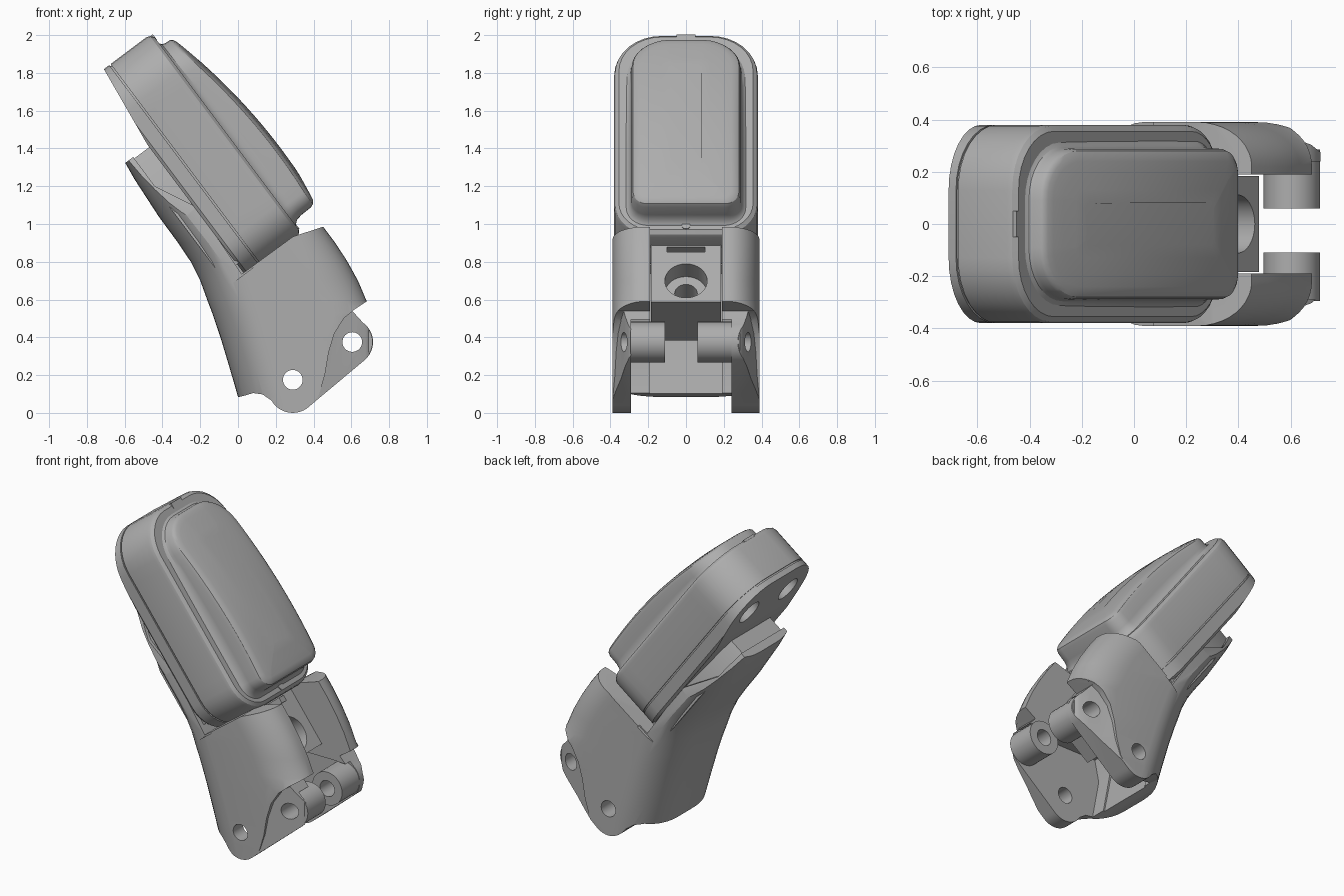
import bpy, bmesh, math
from mathutils import Matrix

if "Cube" in bpy.data.objects:
    bpy.data.objects.remove(bpy.data.objects["Cube"])

grey = bpy.data.materials.new("plain grey")
grey.use_nodes = True
COLOUR = (0.42, 0.42, 0.42, 1)
grey.diffuse_color = COLOUR
grey.node_tree.nodes["Principled BSDF"].inputs["Base Color"].default_value = COLOUR

# Tilted frame of the case: (length down the case, width, height off its back)
TILT = Matrix(((0.6, 0, 0.8, -0.71), (0, 1, 0, 0), (-0.8, 0, 0.6, 1.82), (0, 0, 0, 1)))
WORLD = Matrix.Identity(4)


def loft(name, rings, frame=WORLD):
    """Skin a stack of equal rings and cap both ends."""
    bm = bmesh.new()
    rows = [[bm.verts.new(frame @ Matrix.Translation(p).translation) for p in r] for r in rings]
    count = len(rows[0])
    for low, high in zip(rows, rows[1:]):
        for i in range(count):
            j = (i + 1) % count
            bm.faces.new((low[i], low[j], high[j], high[i]))
    bm.faces.new(rows[0][::-1])
    bm.faces.new(rows[-1])
    bmesh.ops.recalc_face_normals(bm, faces=bm.faces)
    mesh = bpy.data.meshes.new(name)
    bm.to_mesh(mesh)
    bm.free()
    mesh.materials.append(grey)
    obj = bpy.data.objects.new(name, mesh)
    bpy.context.collection.objects.link(obj)
    return obj


def side_prism(name, points, y0, y1, frame=WORLD):
    """Outline seen from the side, extruded across the width."""
    return loft(name, [[(a, y, b) for a, b in points] for y in (y0, y1)], frame)


def face_prism(name, points, n0, n1, frame=TILT):
    """Outline on the case face (or on the ground), extruded along its normal."""
    return loft(name, [[(a, b, n) for a, b in points] for n in (n0, n1)], frame)


def arc(a, b, r, start, end, count=12):
    angles = [math.radians(start + (end - start) * i / count) for i in range(count + 1)]
    return [(a + r * math.cos(t), b + r * math.sin(t)) for t in angles]


def circle(a, b, r):
    return arc(a, b, r, 0, 360, 32)[:-1]


def box(a0, a1, b0, b1):
    return [(a0, b0), (a1, b0), (a1, b1), (a0, b1)]


def select(obj):
    bpy.ops.object.select_all(action='DESELECT')
    obj.select_set(True)
    bpy.context.view_layer.objects.active = obj


def carve(obj, tool, operation='DIFFERENCE'):
    """Apply a boolean and throw the tool away."""
    mod = obj.modifiers.new("carve", 'BOOLEAN')
    mod.solver = 'EXACT'
    mod.operation = operation
    mod.object = tool
    select(obj)
    bpy.ops.object.modifier_apply(modifier=mod.name)
    bpy.data.objects.remove(tool)


def rounded(u0, u1, w, r0, r1, inset=0.0, div=12):
    """Rounded rectangle with separate radii at its two ends."""
    u0, u1, w = u0 + inset, u1 - inset, w - inset
    r0, r1 = max(r0 - inset, 0.02), max(r1 - inset, 0.02)
    near, far = u0 + r0, u1 - r1
    steps = [near + (far - near) * i / div for i in range(1, div)]
    return (arc(near, r0 - w, r0, 180, 270, 8) + [(u, -w) for u in steps]
            + arc(far, r1 - w, r1, 270, 360, 8) + arc(far, w - r1, r1, 0, 90, 8)
            + [(u, w) for u in steps[::-1]] + arc(near, w - r0, r0, 90, 180, 8))


# Case: thick rounded slab with a seam groove and a softened front rim
case_steps = ((-0.056, 0.012), (-0.04, 0), (0.035, 0), (0.035, 0.008), (0.045, 0.008),
              (0.045, 0), (0.28, 0), (0.30, 0.006), (0.316, 0.025))
case = loft("case", [[(u, y, n) for u, y in rounded(0, 1.325, 0.38, 0.25, 0.2, inset)]
                     for n, inset in case_steps], TILT)
carve(case, side_prism("taper", [(-0.1, 0.012), (0.5, -0.061), (0.5, -0.2), (-0.1, -0.2)],
                       -0.5, 0.5, TILT))
for s in (-1, 1):
    carve(case, face_prism("back_hole", circle(0.22, s * 0.2, 0.082), -0.2, 0.02))


# Domed pad on the case face
def dome(u, y):
    return 0.499 - 0.165 * (u - 0.9) ** 2 - 0.25 * y * y


pad_steps = ((0, -0.035), (0.06, -0.022), (0.2, -0.006), (0.4, 0), (0.8, 0.002), (0.93, 0.01),
             (0.985, 0.025), (1, 0.05), (1, 0.1), (1, 0.16), (1, 0.21))
loft("domed_pad", [[(u, y, 0.31 + h * (dome(u, y) - 0.31))
                    for u, y in rounded(0.085, 1.245, 0.29, 0.2, 0.09, inset)]
                   for h, inset in pad_steps], TILT)

# Small latch and button on the case rim
face_prism("latch", box(0.008, 0.045, -0.05, 0.05), 0.29, 0.318)
face_prism("button", circle(1.275, 0, 0.022), 0.3, 0.321)

# Backing plate between case and clip tongue
half_plate = [(0.475, 0.2), (0.55, 0.24), (0.85, 0.34), (1.25, 0.34)]
face_prism("backing_plate", half_plate + [(u, -y) for u, y in half_plate[::-1]], -0.16, -0.045)


# Clip: rounded hull stacked in level slices
def hull_ring(z, back, front, w=0.39, seg=10):
    half = []
    for i in range(seg + 1):
        t = math.pi / 2 * i / seg
        half.append((back + 0.25 * (1 - math.cos(t)), w - 0.3 + 0.3 * math.sin(t), z))
    for i in range(seg + 1):
        t = math.pi / 2 * i / seg
        half.append((front - 0.26 * (1 - math.sin(t)), w - 0.17 * (1 - math.cos(t)), z))
    return half + [(x, -y, z) for x, y, z in half[::-1]]


slices = ((-0.05, 0.04, 0.73), (0.085, 0, 0.73), (0.24, -0.045, 0.73), (0.39, -0.09, 0.73),
          (0.53, -0.137, 0.73), (0.59, -0.16, 0.682), (0.7, -0.2, 0.635), (0.8, -0.25, 0.58),
          (0.9, -0.317, 0.515), (1.04, -0.42, 0.41), (1.24, -0.55, 0.26), (1.4, -0.64, 0.15))
clip = loft("clip", [hull_ring(*s) for s in slices])

# Side outline of the clip: tongue, sloped mouth, cheeks, ears and feet
outline = ([(-0.1, 0.06), (-0.5, 0.6), (-0.751, 1.208), (-0.555, 1.355), (-0.44, 1.2),
            (-0.22, 1.09), (0.02, 0.735), (0.292, 0.934), (0.45, 0.985), (0.62, 1.04),
            (0.85, 0.7), (0.605, 0.54)]
           + arc(0.59, 0.375, 0.125, 55, -48) + arc(0.29, 0.13, 0.13, -45, -150)
           + [(0.13, 0.098), (0.08, 0.105), (0.03, 0.09)])
carve(clip, side_prism("outline", outline, -0.6, 0.6), 'INTERSECT')

for s in (-1, 1):
    # Narrow the tongue towards its tip
    trim = [(0.3, 0.15), (0.6, 0.28), (0.88, 0.365), (1.315, 0.373), (1.315, 0.6), (0.3, 0.6)]
    carve(clip, face_prism("trim", [(u, s * y) for u, y in trim], -0.5, 0.0))
    # Step the ears inwards behind a curved edge
    plan = [(0.41, 0.392), (0.48, 0.37), (0.55, 0.345), (0.63, 0.322), (0.68, 0.303),
            (0.72, 0.27), (0.8, 0.27), (0.8, 0.6), (0.41, 0.6)]
    recess = face_prism("recess", [(x, s * y) for x, y in plan], -0.2, 0.7, WORLD)
    region = [(0.63, 0.557), (0.56, 0.5), (0.51, 0.42), (0.48, 0.32), (0.46, 0.2),
              (0.43, 0.1), (0.38, 0.02), (0.38, -0.1), (0.9, -0.1), (0.9, 0.557)]
    carve(recess, side_prism("region", region, -0.7, 0.7), 'INTERSECT')
    carve(clip, recess)

# Central slot, then the wider hollow between the legs
slot = [(0.11, -0.1), (0.02, 0.35), (-0.02, 0.6), (0.05, 0.8), (0.3, 1.1), (0.9, 1.1), (0.9, -0.1)]
carve(clip, side_prism("slot", slot, -0.19, 0.19))
hollow = [(0.12, -0.12), (0.03, 0.36), (0.06, 0.5), (0.56, 0.5), (0.92, 0.48), (0.92, -0.12)]
carve(clip, side_prism("hollow", hollow, -0.29, 0.24))

# Pivot bosses inside the ears
PIVOT, FOOT = (0.605, 0.375), (0.29, 0.175)
bosses = [side_prism("right_boss", circle(*PIVOT, 0.108), -0.295, -0.11),
          side_prism("left_boss", circle(*PIVOT, 0.108), 0.06, 0.285)]
for part in bosses + [clip]:
    carve(part, side_prism("pin_hole", circle(*PIVOT, 0.052), -0.7, 0.7))
carve(clip, side_prism("foot_hole", circle(*FOOT, 0.052), -0.7, 0.7))

# Hinge block in the slot, with a stepped screw hole and a narrow slit
block = face_prism("hinge_block", box(1.25, 1.7, -0.184, 0.184), -0.13, 0.212)
carve(block, face_prism("screw_head", circle(1.56, 0, 0.112), 0.10, 0.4))
carve(block, face_prism("screw_shaft", circle(1.56, 0, 0.06), -0.03, 0.4))
carve(block, face_prism("slit", box(1.335, 1.37, -0.1, 0.1), 0.17, 0.4))

# Smooth the curved faces and keep the edges crisp
for obj in list(bpy.context.scene.objects):
    if obj.type == 'MESH':
        select(obj)
        bpy.ops.object.shade_smooth_by_angle(angle=math.radians(30))
